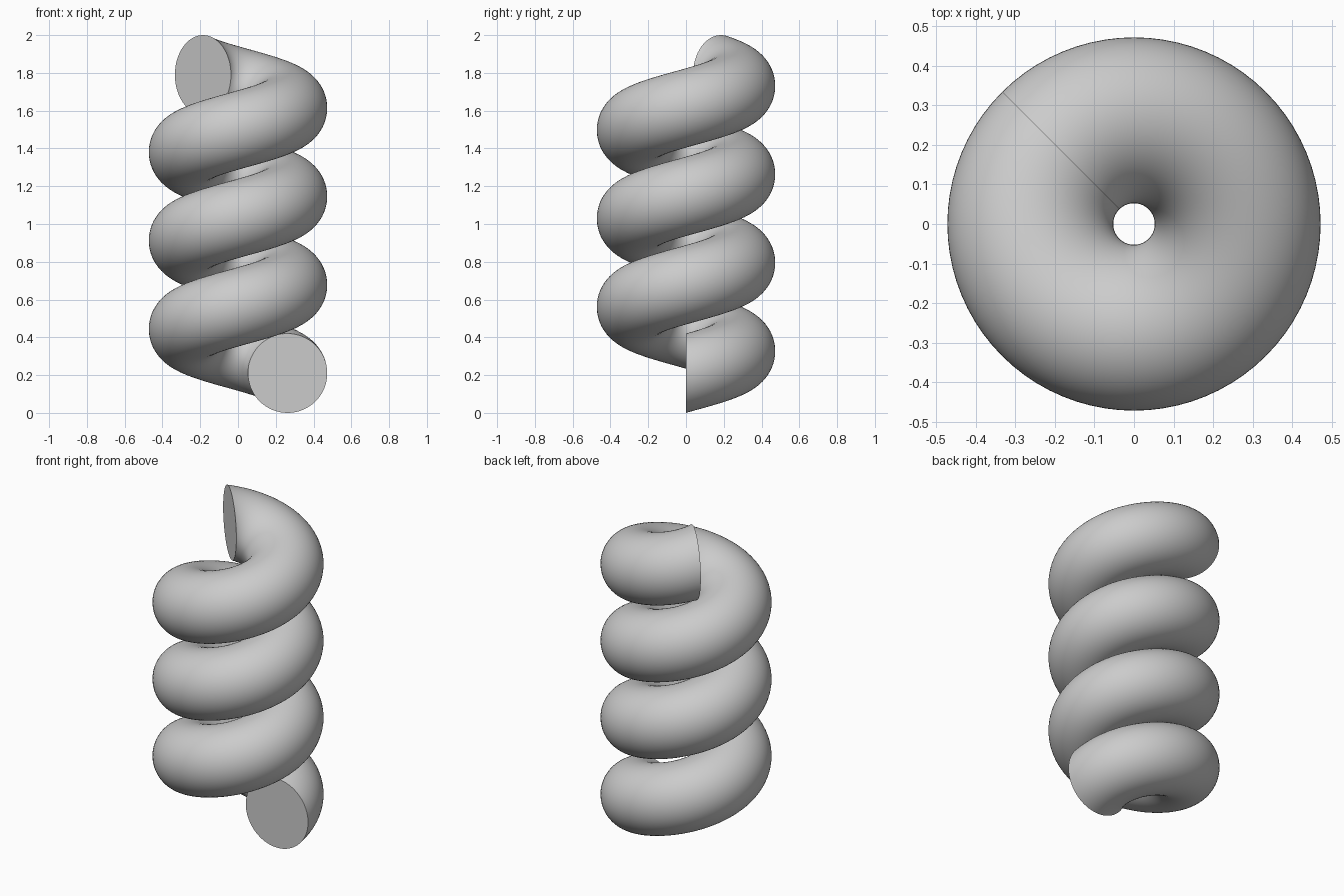
import bpy, bmesh, math
from mathutils import Matrix, Vector

cube = bpy.data.objects.get("Cube")
if cube:
    bpy.data.objects.remove(cube, do_unlink=True)

TUBE, COIL = 0.21, 0.2625      # tube radius, coil radius
TURNS, STEPS = 3.375, 270
RISE = 2 - 2 * TUBE            # climb of the tube centre

grey = bpy.data.materials.new("light_grey")
grey.use_nodes = True
colour = (0.6, 0.6, 0.6, 1)
grey.diffuse_color = colour
grey.node_tree.nodes["Principled BSDF"].inputs["Base Color"].default_value = colour

# Upright circular section, swept around the axis while it climbs
bm = bmesh.new()
place = Matrix.Translation((COIL, 0, TUBE)) @ Matrix.Rotation(math.pi / 2, 4, "X")
bmesh.ops.create_circle(bm, segments=64, radius=TUBE, matrix=place)
bmesh.ops.spin(bm, geom=bm.verts[:] + bm.edges[:], cent=(0, 0, 0), axis=(0, 0, 1),
               dvec=Vector((0, 0, RISE / STEPS)), angle=TURNS * math.tau,
               steps=STEPS, use_duplicate=False)

# Flat caps on both cut ends
rims = [e for e in bm.edges if e.is_boundary]
bmesh.ops.holes_fill(bm, edges=rims, sides=0)
bmesh.ops.recalc_face_normals(bm, faces=bm.faces[:])

mesh = bpy.data.meshes.new("coil")
bm.to_mesh(mesh)
bm.free()
mesh.materials.append(grey)
coil = bpy.data.objects.new("coil", mesh)
bpy.context.collection.objects.link(coil)

# Smooth tube with crisp rims
bpy.ops.object.select_all(action="DESELECT")
coil.select_set(True)
bpy.context.view_layer.objects.active = coil
bpy.ops.object.shade_smooth_by_angle(angle=math.radians(35))
